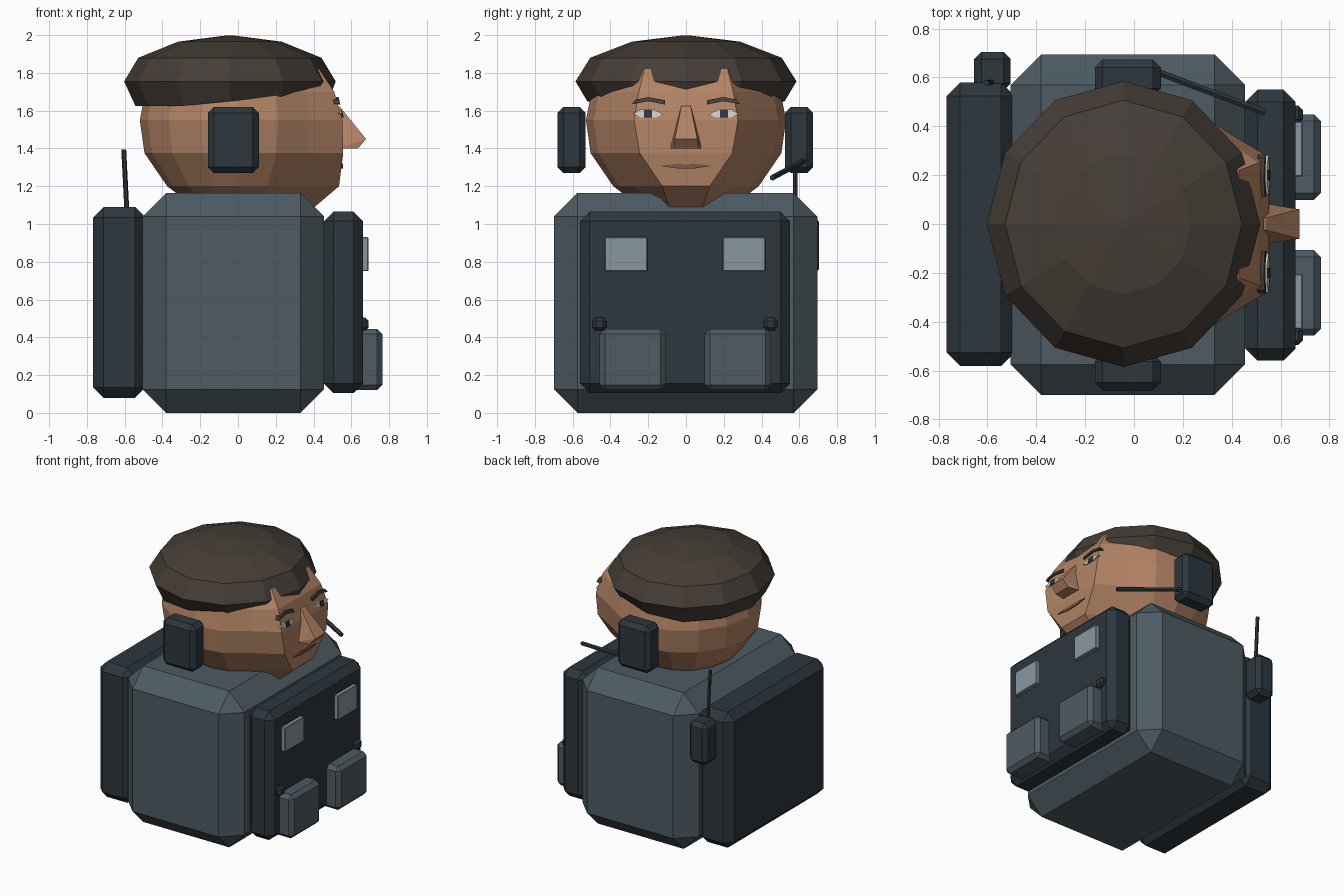
import bpy, bmesh
from math import cos, sin, pi
from mathutils import Vector

if "Cube" in bpy.data.objects:
    bpy.data.objects.remove(bpy.data.objects["Cube"])


def material(name, rgb):
    m = bpy.data.materials.new(name)
    m.diffuse_color = (*rgb, 1)
    m.use_nodes = True
    m.node_tree.nodes["Principled BSDF"].inputs["Base Color"].default_value = m.diffuse_color
    return m


SKIN = material("skin", (0.45, 0.23, 0.13))
HAIR = material("hair", (0.06, 0.047, 0.038))
CLOTH = material("cloth", (0.075, 0.105, 0.125))
DARK = material("dark_gear", (0.026, 0.038, 0.048))
PALE = material("pale_panel", (0.25, 0.31, 0.35))
WHITE = material("eye_white", (0.6, 0.6, 0.52))
LIP = material("lip", (0.2, 0.1, 0.07))


def finish(name, bm, mat):
    bmesh.ops.recalc_face_normals(bm, faces=bm.faces)
    me = bpy.data.meshes.new(name)
    bm.to_mesh(me)
    bm.free()
    me.materials.append(mat)
    ob = bpy.data.objects.new(name, me)
    bpy.context.collection.objects.link(ob)
    return ob


def box(name, x, y, z, mat, chamfer=0.0):
    """Chamfered box from (min, max) ranges."""
    bm = bmesh.new()
    bmesh.ops.create_cube(bm, size=1)
    for v in bm.verts:
        v.co = [(a + b) / 2 + c * (b - a) for (a, b), c in zip((x, y, z), v.co)]
    if chamfer:
        bmesh.ops.bevel(bm, geom=bm.edges[:], offset=chamfer, segments=1,
                        affect='EDGES', profile=0.5)
    return finish(name, bm, mat)


def rod(name, a, b, r, mat):
    a, b = Vector(a), Vector(b)
    bm = bmesh.new()
    bmesh.ops.create_cone(bm, cap_ends=True, segments=6, radius1=r, radius2=r,
                          depth=(b - a).length)
    ob = finish(name, bm, mat)
    ob.location = (a + b) / 2
    ob.rotation_euler = (b - a).to_track_quat('Z', 'Y').to_euler()
    return ob


def loft(name, rings, mat):
    """Skin closed rings of equal length and cap both ends."""
    bm = bmesh.new()
    vs = [[bm.verts.new(p) for p in r] for r in rings]
    n = len(vs[0])
    for a, b in zip(vs, vs[1:]):
        for i in range(n):
            j = (i + 1) % n
            bm.faces.new((a[i], a[j], b[j], b[i]))
    for r in (vs[0], vs[-1]):
        c = bm.verts.new(sum((v.co for v in r), Vector()) / n)
        for i in range(n):
            bm.faces.new((r[i], r[(i + 1) % n], c))
    return finish(name, bm, mat)


def plate(name, outline, x0, x1, mat, lean=0.0):
    """Thin plate on the face from a (y, z) outline; leans back with height."""
    z0 = min(z for _, z in outline)
    return loft(name, [[(x - lean * (z - z0), y, z) for y, z in outline]
                       for x in (x0, x1)], mat)


# torso, backpack and chest rig
box("torso", (-0.505, 0.455), (-0.7, 0.695), (0, 1.165), CLOTH, 0.125)
box("backpack", (-0.767, -0.49), (-0.582, 0.58), (0.08, 1.09), DARK, 0.055)
box("chest_rig", (0.455, 0.662), (-0.56, 0.55), (0.105, 1.065), DARK, 0.05)

# pouches, panels and knobs on the chest
for side, s in (("left", 1), ("right", -1)):
    c = 0.278 * s - 0.004
    box("pouch_" + side, (0.6, 0.765), (c - 0.175, c + 0.175), (0.12, 0.445), CLOTH, 0.028)
    c = 0.312 * s - 0.005
    box("panel_" + side, (0.65, 0.69), (c - 0.113, c + 0.113), (0.75, 0.93), PALE, 0.004)
    c = 0.453 * s - 0.005
    box("knob_" + side, (0.62, 0.692), (c - 0.037, c + 0.037), (0.435, 0.505), DARK, 0.018)
    # ear cups
    c = 0.602 * s - 0.004
    box("ear_cup_" + side, (-0.16, 0.11), (c - 0.075, c + 0.075), (1.27, 1.62), DARK, 0.032)

# radio with antenna, microphone boom
box("radio", (-0.655, -0.505), (0.545, 0.705), (0.73, 1.04), DARK, 0.03)
rod("antenna", (-0.585, 0.58, 1.0), (-0.605, 0.578, 1.395), 0.013, DARK)
rod("microphone_boom", (0.09, 0.625, 1.335), (0.535, 0.457, 1.245), 0.016, DARK)

# head: 16-sided rings with a flattened face: z, radius, face x, face half width
head = []
for z, r, fx, fy in ((1.06, 0.2, 0.37, 0.08), (1.2, 0.385, 0.535, 0.125),
                     (1.375, 0.505, 0.557, 0.245), (1.55, 0.53, 0.552, 0.275),
                     (1.7, 0.5, 0.51, 0.25), (1.82, 0.4, 0.43, 0.22)):
    ring = []
    for i in range(16):
        a = 2 * pi * i / 16
        p = (0.01 + r * cos(a), r * sin(a), z)
        if i in (15, 0, 1):
            p = (fx, fy * {15: -1, 0: 0, 1: 1}[i], z)
        ring.append(p)
    head.append(ring)
loft("head", head, SKIN)

# hair: 12-sided cap, lower at the back than at the fringe
hair = []
for z, r in ((0, 0.5), (1.755, 0.56), (1.88, 0.485), (1.965, 0.275), (1.998, 0.02)):
    ring = []
    for i in range(12):
        c, s = cos(2 * pi * i / 12), sin(2 * pi * i / 12)
        rim = 1.625 if c < -0.1 else 1.65 + 0.05 * c
        ring.append((-0.043 + r * c * (1.08 if not z and c > 0.4 else 1),
                     1.045 * r * s, z or rim))
    hair.append(ring)
loft("hair", hair, HAIR)

# nose
bm = bmesh.new()
for x, y, z in ((0.5, 0.025, 1.64), (0.54, 0.025, 1.62), (0.678, 0.06, 1.45),
                (0.635, 0.065, 1.40), (0.53, 0.085, 1.40)):
    for s in (1, -1):
        bm.verts.new((x, s * y, z))
bmesh.ops.convex_hull(bm, input=bm.verts[:])
finish("nose", bm, SKIN)

# eyes and brows
EYE = ((0.12, 1.58), (0.16, 1.563), (0.24, 1.565), (0.28, 1.585), (0.24, 1.607), (0.17, 1.607))
IRIS = ((0.18, 1.565), (0.222, 1.565), (0.222, 1.604), (0.18, 1.604))
BROW = ((0.11, 1.632), (0.2, 1.65), (0.285, 1.635), (0.27, 1.657), (0.2, 1.672), (0.11, 1.655))
for side, s in (("left", 1), ("right", -1)):
    for name, shape, x0, x1, mat in (("eye", EYE, 0.53, 0.556, WHITE),
                                     ("iris", IRIS, 0.54, 0.56, DARK),
                                     ("brow", BROW, 0.51, 0.542, HAIR)):
        plate(f"{name}_{side}", [(s * y, z) for y, z in shape], x0, x1, mat, 0.25)

# mouth
plate("mouth", ((-0.14, 1.308), (-0.05, 1.295), (0.05, 1.295), (0.14, 1.308),
                (0.04, 1.32), (0, 1.314), (-0.04, 1.32)), 0.53, 0.556, LIP)
